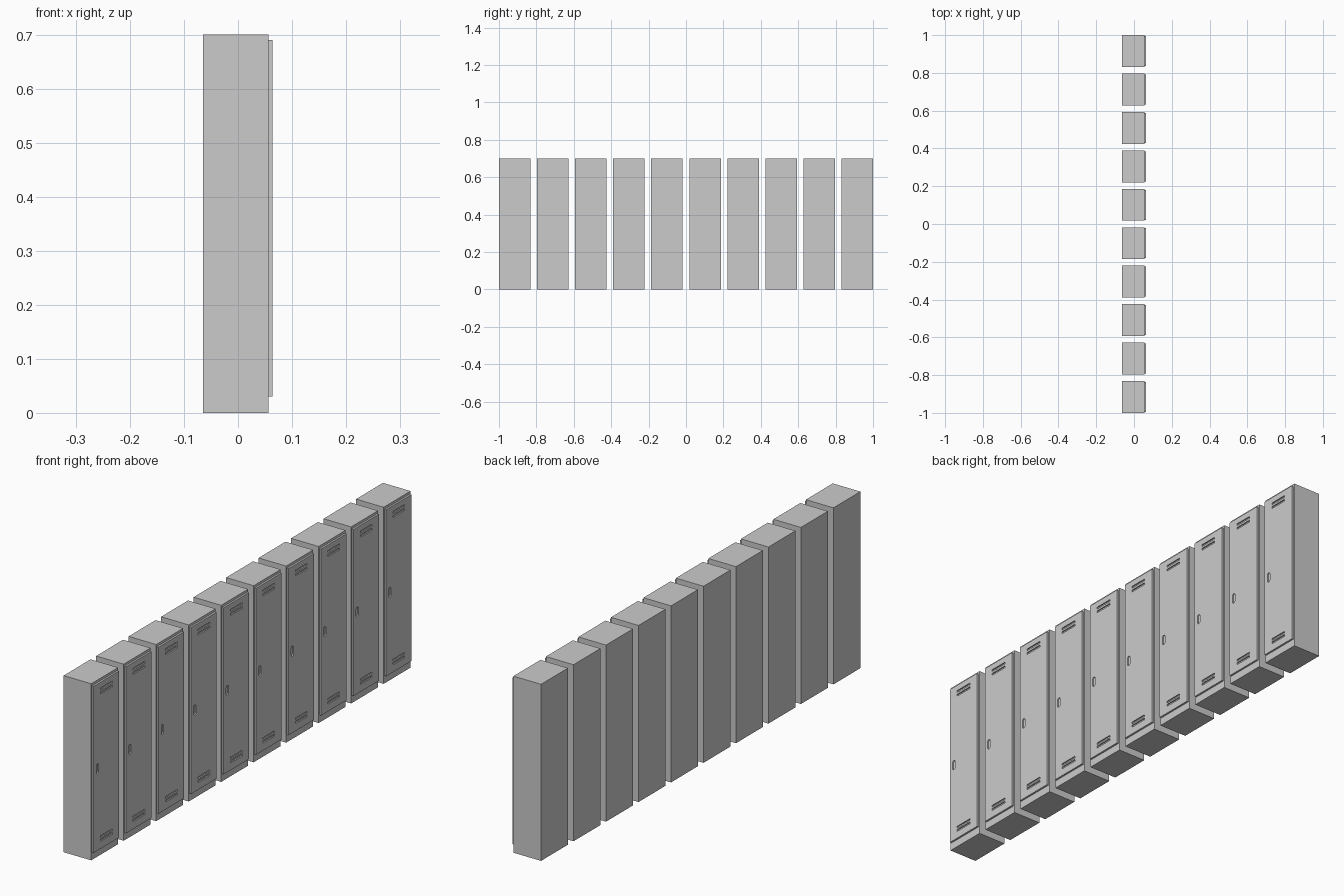
import bpy, bmesh
from math import cos, sin, pi

if "Cube" in bpy.data.objects:
    bpy.data.objects.remove(bpy.data.objects["Cube"])

COUNT, PITCH, WIDTH = 10, 0.2035, 0.1685
X_BACK, X_FRONT, X_DOOR = -0.0645, 0.0565, 0.0640
Y0 = -1.0
YC = Y0 + WIDTH / 2


def add_prism(bm, outline, x0, x1):
    """Extrude a (y, z) outline from x0 to x1."""
    face = bm.faces.new([bm.verts.new((x0, y, z)) for y, z in outline])
    out = bmesh.ops.extrude_face_region(bm, geom=[face])["geom"]
    verts = [v for v in out if isinstance(v, bmesh.types.BMVert)]
    bmesh.ops.translate(bm, verts=verts, vec=(x1 - x0, 0, 0))


def rect(y0, y1, z0, z1):
    return [(y0, z0), (y1, z0), (y1, z1), (y0, z1)]


def slot(y, z, half_w, half_h, n=6):
    """Upright outline with rounded ends."""
    k = half_h - half_w
    return [(y + half_w * cos(pi * i / n + s), z + (k if s == 0 else -k) + half_w * sin(pi * i / n + s))
            for s in (0, pi) for i in range(n + 1)]


def make(name, prisms):
    bm = bmesh.new()
    for p in prisms:
        add_prism(bm, *p)
    bmesh.ops.recalc_face_normals(bm, faces=bm.faces)
    mesh = bpy.data.meshes.new(name)
    bm.to_mesh(mesh)
    bm.free()
    ob = bpy.data.objects.new(name, mesh)
    bpy.context.collection.objects.link(ob)
    return ob


def repeat(ob):
    m = ob.modifiers.new("row", 'ARRAY')
    m.count = COUNT
    m.use_relative_offset = False
    m.use_constant_offset = True
    m.constant_offset_displace = (0, PITCH, 0)


# Locker cabinets
body = make("locker_body", [(rect(Y0, Y0 + WIDTH, 0, 0.70), X_BACK, X_FRONT)])
repeat(body)

# Raised doors
door = make("locker_door", [(rect(Y0 + 0.005, Y0 + WIDTH - 0.005, 0.03, 0.69), X_FRONT - 0.001, X_DOOR)])

# Recessed vent slots and rounded handle pocket
cuts = [(rect(YC - 0.037, YC + 0.037, z - 0.004, z + 0.004), X_DOOR - 0.005, X_DOOR + 0.01)
        for z in (0.663, 0.647, 0.077, 0.063)]
cuts.append((slot(Y0 + 0.028, 0.354, 0.007, 0.020), X_DOOR - 0.005, X_DOOR + 0.01))
cutter = make("door_recess_cutter", cuts)
cutter.hide_render = True
cutter.display_type = 'WIRE'

b = door.modifiers.new("recesses", 'BOOLEAN')
b.operation = 'DIFFERENCE'
b.solver = 'EXACT'
b.object = cutter
repeat(door)
